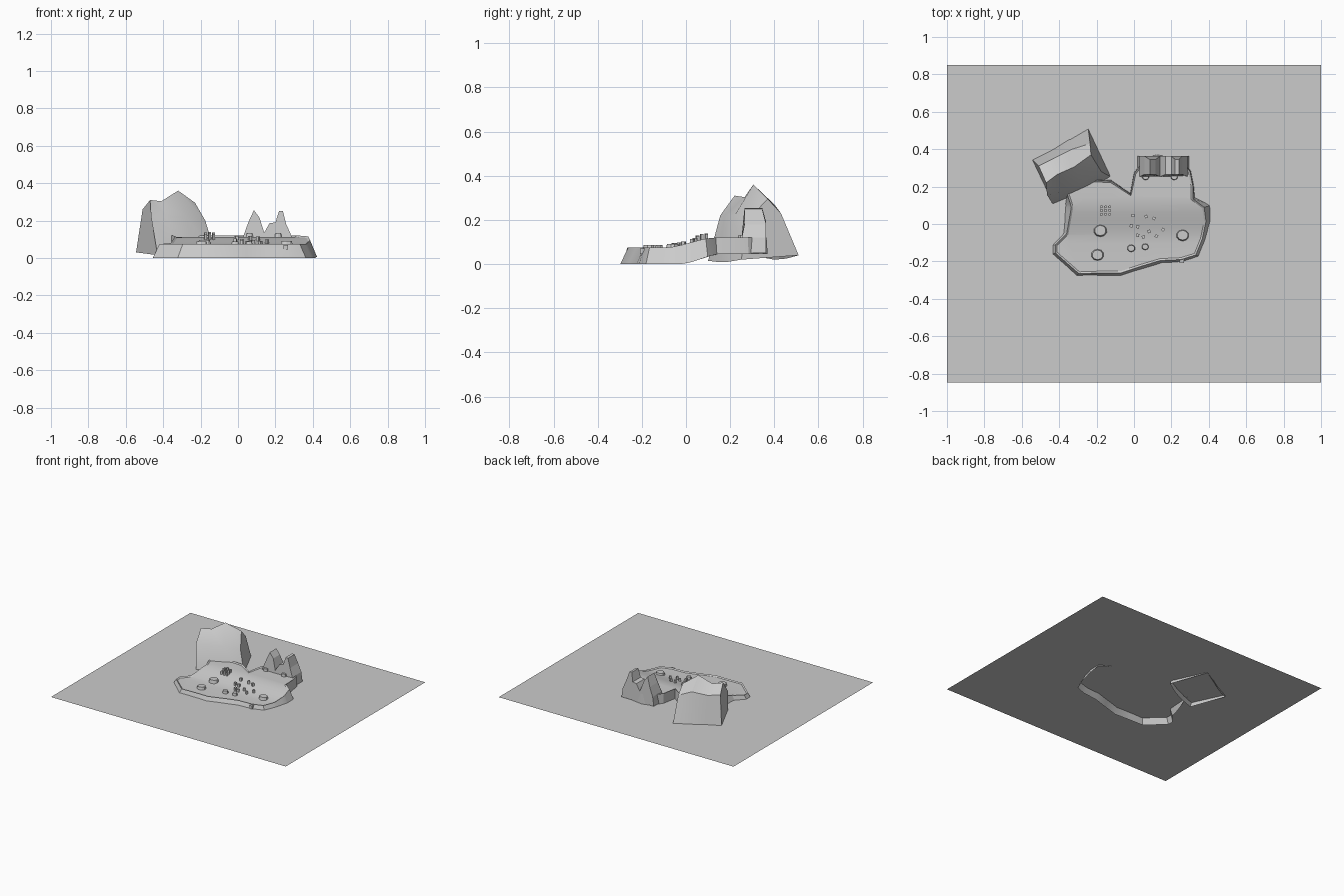
import bpy, bmesh, math
from mathutils import Vector, Matrix

if "Cube" in bpy.data.objects:
    bpy.data.objects.remove(bpy.data.objects["Cube"])


def finish(bm, name, smooth=None):
    bmesh.ops.recalc_face_normals(bm, faces=bm.faces)
    me = bpy.data.meshes.new(name)
    bm.to_mesh(me)
    bm.free()
    ob = bpy.data.objects.new(name, me)
    bpy.context.collection.objects.link(ob)
    if smooth:
        bpy.context.view_layer.objects.active = ob
        ob.select_set(True)
        bpy.ops.object.shade_smooth_by_angle(angle=math.radians(smooth))
        ob.select_set(False)
    return ob


def ease(y, a, b):
    t = min(max((y - a) / (b - a), 0), 1)
    return t * t * (3 - 2 * t)


def top_z(y):
    return 0.075 + 0.045 * ease(y, -0.1, 0.14)


# Water sheet
bm = bmesh.new()
bm.faces.new([bm.verts.new((x, y, 0.045)) for x, y in
              ((-1, -.847), (1, -.847), (1, .85), (-1, .85))])
finish(bm, "water")

# Island: outline with a round bay at the back, curved top, raised rim, flared skirt
outline = [(-.36, .17), (-.335, .09), (-.36, -.05), (-.42, -.11), (-.42, -.155), (-.295, -.265),
           (-.18, -.262), (-.07, -.262), (.04, -.225), (.14, -.195), (.25, -.19), (.33, -.165),
           (.365, -.08), (.385, .015), (.375, .09), (.315, .135), (.315, .2), (.3, .28),
           (.25, .345), (.12, .365), (.06, .35), (0, .27), (-.02, .16), (-.12, .23), (-.3, .24)]
bm = bmesh.new()
face = bm.faces.new([bm.verts.new((x, y, 0)) for x, y in outline])
bmesh.ops.triangulate(bm, faces=[face])
for y in (-.1, -.06, -.02, .02, .06, .1, .14):
    bmesh.ops.bisect_plane(bm, geom=bm.verts[:] + bm.edges[:] + bm.faces[:],
                           plane_co=(0, y, 0), plane_no=(0, 1, 0), dist=1e-4)
if sum(f.normal.z for f in bm.faces) < 0:
    bmesh.ops.reverse_faces(bm, faces=bm.faces)
bmesh.ops.inset_region(bm, faces=bm.faces[:], thickness=.01, use_boundary=True)
for v in bm.verts:
    v.co.z = top_z(v.co.y) - (0 if v.is_boundary else .007)
edge = [e for e in bm.edges if e.is_boundary]
ext = bmesh.ops.extrude_edge_only(bm, edges=edge)["geom"]
for v in [g for g in ext if isinstance(g, bmesh.types.BMVert)]:
    bay = ease(v.co.y, .08, .16)
    out = Vector((v.co.x, v.co.y, 0)).normalized() * (.037 - .032 * bay)
    v.co = Vector((v.co.x + out.x, v.co.y + out.y, .045 * ease(v.co.y, -.03, .15)))
finish(bm, "island", 25)

# Big rock: four stations along its length, five rows from back foot to front foot
rows = [
    [(-.545, .345, .03), (-.44, .40, .02), (-.35, .455, .025), (-.245, .51, .04)],
    [(-.51, .31, .26), (-.43, .35, .25), (-.33, .40, .27), (-.235, .43, .23)],
    [(-.47, .22, .31), (-.41, .265, .303), (-.32, .305, .36), (-.23, .37, .295)],
    [(-.465, .155, .22), (-.38, .175, .22), (-.28, .22, .22), (-.175, .28, .2)],
    [(-.43, .10, .015), (-.33, .14, .01), (-.22, .19, .01), (-.12, .25, .02)]]
bm = bmesh.new()
g = [[bm.verts.new(p) for p in r] for r in rows]
for i in range(4):
    for j in range(3):
        bm.faces.new((g[i][j], g[i][j + 1], g[i + 1][j + 1], g[i + 1][j]))
for j in (0, 3):
    bm.faces.new([r[j] for r in g])
finish(bm, "big_rock", 30)

# Jagged cliff behind the bay: peaked profile, feet slightly wider than tops
profile = [(.02, .05), (.03, .12), (.055, .19), (.085, .255), (.115, .215), (.14, .135),
           (.168, .185), (.2, .19), (.22, .252), (.24, .25), (.258, .18), (.285, .12), (.295, .05)]
bm = bmesh.new()
front = [bm.verts.new((x, .265 - .012 * (z < .15), z)) for x, z in profile]
back = [bm.verts.new((x, .345 + .018 * (z < .2), z)) for x, z in profile]
bm.faces.new(front)
bm.faces.new(back[::-1])
for i in range(len(profile)):
    j = (i + 1) % len(profile)
    bm.faces.new((front[i], front[j], back[j], back[i]))
finish(bm, "cliff")


# Flat round stones
def stone(i, x, y, r):
    bm = bmesh.new()
    z = top_z(y) - .012
    bmesh.ops.create_cone(bm, cap_ends=True, segments=10, radius1=r, radius2=r * .8, depth=.026,
                          matrix=Matrix.Translation((x, y, z + .011)) @ Matrix.Diagonal((1, .9, 1, 1)))
    finish(bm, f"flat_stone_{i}")


for i, s in enumerate([(-.18, -.035, .038), (-.195, -.165, .036), (-.015, -.13, .023),
                       (.06, -.122, .02), (.26, -.06, .036), (.062, .252, .02), (.215, .252, .02)]):
    stone(i, *s)


# Pebbles and the upright cluster
def block(name, x, y, z, w, h, turn):
    bm = bmesh.new()
    bmesh.ops.create_cube(bm, size=1, matrix=Matrix.Translation((x, y, z + h / 2))
                          @ Matrix.Rotation(turn, 4, 'Z') @ Matrix.Diagonal((w, w, h, 1)))
    finish(bm, name)


for i, (x, y) in enumerate([(-.005, .045), (.065, .04), (.107, .03), (.02, -.015), (.08, -.04),
                            (.12, -.065), (.02, -.06), (.05, -.07), (.155, -.03), (-.015, -.01)]):
    block(f"pebble_{i}", x, y, top_z(y) - .01, .016, .024, i * .5)
for i in range(9):
    x, y = -.152 + (i % 3 - 1) * .022, .072 + (i // 3 - 1) * .02
    block(f"upright_{i}", x, y, top_z(y) - .012, .013, .03 + .006 * (i % 2), .3)
block("shore_block", .255, -.197, .045, .022, .025, 0)
